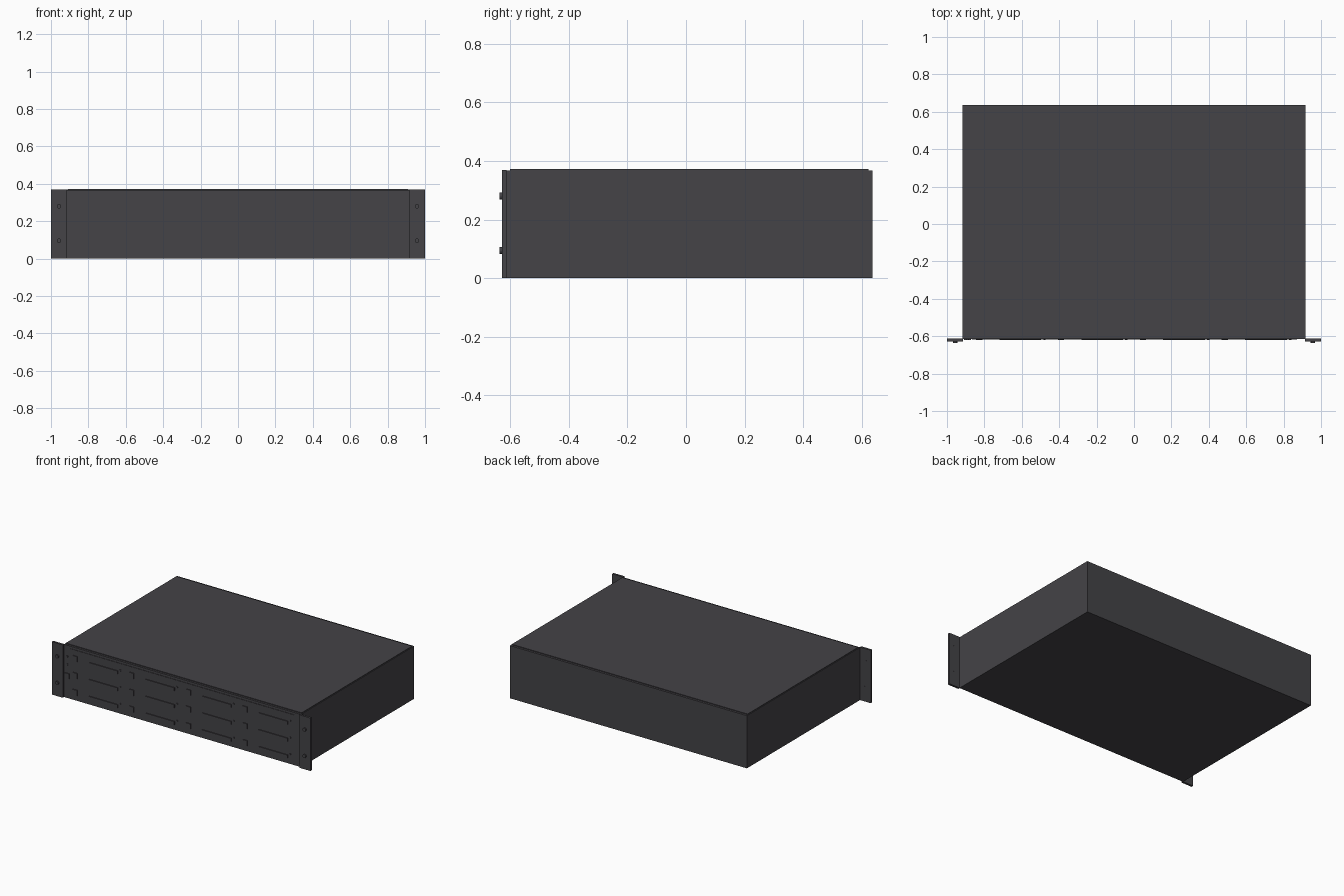
import bpy
import bmesh
import math

if "Cube" in bpy.data.objects:
    bpy.data.objects.remove(bpy.data.objects["Cube"])

# Shared colour
mat = bpy.data.materials.new("charcoal_metal")
mat.diffuse_color = (0.058, 0.056, 0.063, 1)
mat.use_nodes = True
mat.node_tree.nodes["Principled BSDF"].inputs["Base Color"].default_value = mat.diffuse_color


def finish(name, bm):
    mesh = bpy.data.meshes.new(name)
    bm.to_mesh(mesh)
    bm.free()
    mesh.materials.append(mat)
    obj = bpy.data.objects.new(name, mesh)
    bpy.context.collection.objects.link(obj)
    return obj


def box(name, x, y, z):
    """Box from (min, max) pairs."""
    bm = bmesh.new()
    bmesh.ops.create_cube(bm, size=1)
    for v in bm.verts:
        v.co = [p[0] if c < 0 else p[1] for c, p in zip(v.co, (x, y, z))]
    return finish(name, bm)


def disc(name, x, z, r, y0, y1, sides=16):
    """Short cylinder along y."""
    bm = bmesh.new()
    bmesh.ops.create_cone(bm, cap_ends=True, segments=sides, radius1=r,
                          radius2=r, depth=y1 - y0)
    for v in bm.verts:
        a, b, c = v.co
        v.co = (x + a, (y0 + y1) / 2 - c, z + b)
    return finish(name, bm)


def plate(name, outline, y0, y1):
    """Extruded x-z outline along y."""
    bm = bmesh.new()
    face = bm.faces.new([bm.verts.new((x, y0, z)) for x, z in outline])
    ext = bmesh.ops.extrude_face_region(bm, geom=[face])["geom"]
    bmesh.ops.translate(bm, vec=(0, y1 - y0, 0),
                        verts=[v for v in ext if isinstance(v, bmesh.types.BMVert)])
    bmesh.ops.recalc_face_normals(bm, faces=bm.faces)
    return finish(name, bm)


FRONT = -0.614

# Chassis and slightly raised lid
box("chassis", (-0.917, 0.917), (FRONT, 0.637), (0, 0.368))
box("lid", (-0.912, 0.912), (-0.60, 0.622), (0.366, 0.373))

# Mounting ears with screws
for s, side in ((-1, "left"), (1, "right")):
    box(side + "_ear", tuple(sorted((s * 0.915, s))), (-0.628, -0.613), (0, 0.37))
    for z in (0.095, 0.28):
        disc(side + "_ear_screw", s * 0.957, z, 0.012, -0.637, -0.612)

# Front trim around the drive area
box("top_trim", (-0.866, 0.866), (FRONT - 0.003, FRONT + 0.001), (0.345, 0.352))
box("right_trim", (0.866, 0.872), (FRONT - 0.003, FRONT + 0.001), (0.012, 0.352))

# Indicator lights and power button
for z in (0.235, 0.29):
    disc("indicator", -0.89, z, 0.007, FRONT - 0.005, FRONT + 0.001, 12)
box("power_button", (-0.91, -0.872), (FRONT - 0.006, FRONT + 0.001), (0.138, 0.174))

# Drive bays: four columns by three rows
for col in range(4):
    for row in range(3):
        x = -0.845 + col * 0.438
        z = 0.055 + row * 0.118
        # Hooked latch on the left of each bay
        plate("drive_latch",
              [(x, z + 0.012), (x + 0.026, z + 0.012), (x + 0.026, z - 0.018),
               (x + 0.034, z - 0.018), (x + 0.034, z + 0.020), (x, z + 0.020)],
              FRONT - 0.006, FRONT + 0.001)
        # Long handle with a turned-down end
        plate("drive_handle",
              [(x + 0.125, z - 0.004), (x + 0.34, z - 0.004), (x + 0.34, z - 0.018),
               (x + 0.348, z - 0.018), (x + 0.348, z + 0.004), (x + 0.125, z + 0.004)],
              FRONT - 0.006, FRONT + 0.001)
        # Status light
        disc("drive_light", x + 0.366, z + 0.012, 0.006, FRONT - 0.005, FRONT + 0.001, 12)
